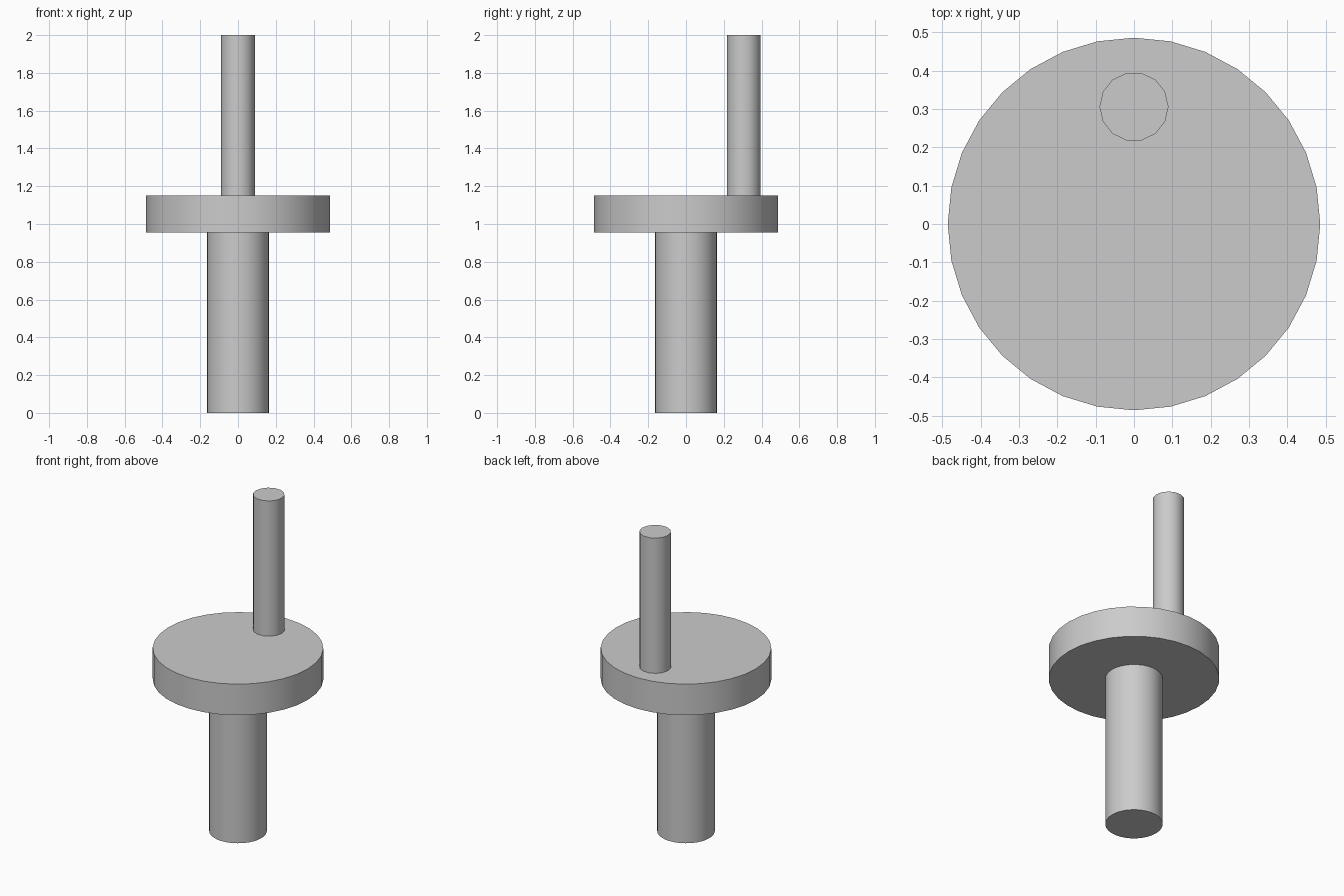
import bpy
import math

if "Cube" in bpy.data.objects:
    bpy.data.objects.remove(bpy.data.objects["Cube"])


def cylinder(name, radius, z0, z1, sides, y=0.0):
    """Upright capped cylinder with a vertex on the +x axis."""
    bpy.ops.mesh.primitive_cylinder_add(
        vertices=sides, radius=radius, depth=z1 - z0,
        location=(0, y, (z0 + z1) / 2), rotation=(0, 0, math.pi / 2))
    obj = bpy.context.object
    obj.name = name
    bpy.ops.object.shade_smooth_by_angle(angle=math.radians(35))
    return obj


# Central lower shaft
cylinder("lower_shaft", 0.164, 0.0, 0.955, 32)
# Wide flat disc
cylinder("crank_disc", 0.486, 0.955, 1.15, 32)
# Offset upright pin
cylinder("offset_pin", 0.09, 1.15, 2.0, 14, y=0.306)
